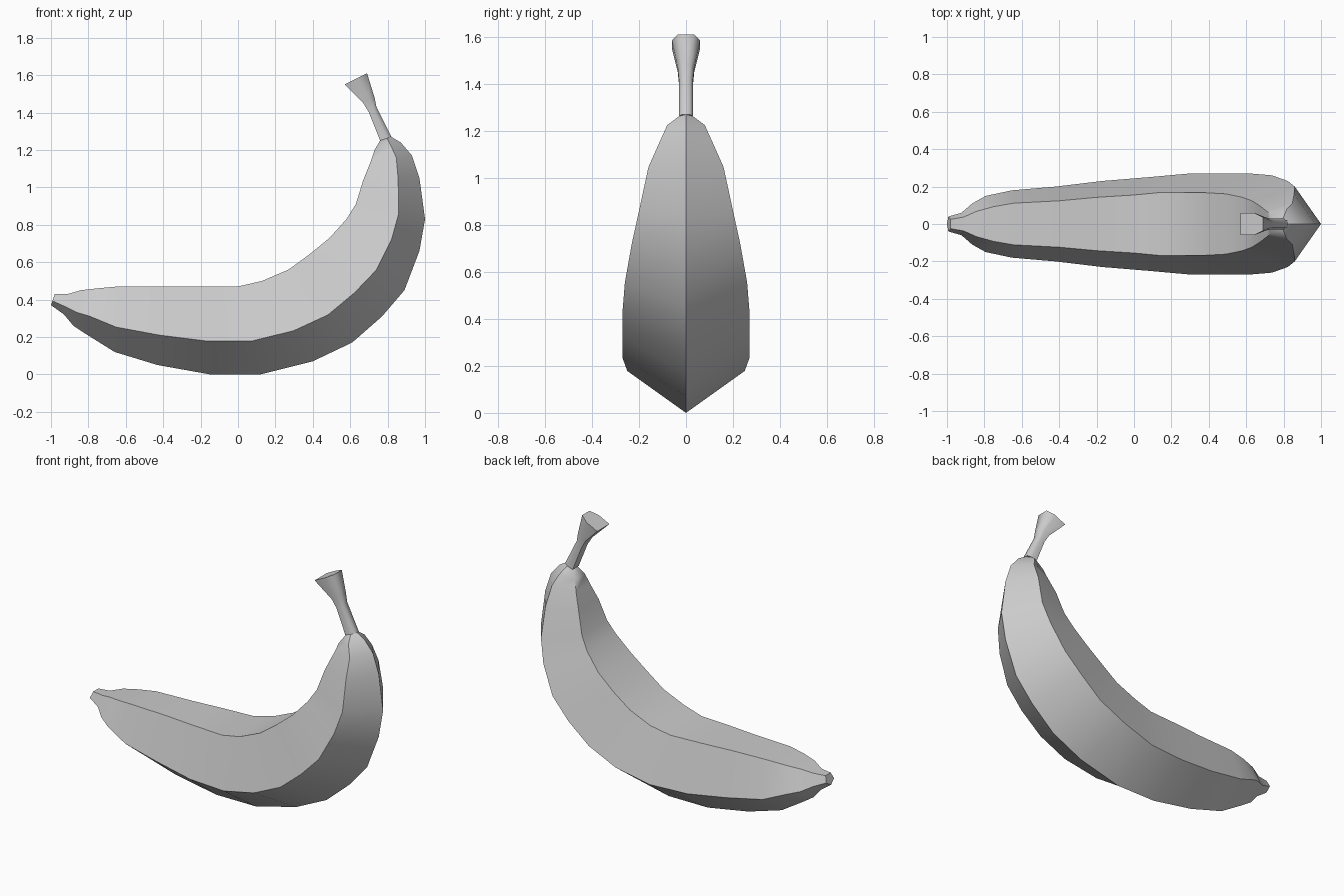
import bpy
import bmesh
from math import radians
from mathutils import Vector

cube = bpy.data.objects.get("Cube")
if cube:
    bpy.data.objects.remove(cube)

# One plain grey for the whole fruit
grey = bpy.data.materials.new("plain grey")
grey.use_nodes = True
colour = (0.6, 0.6, 0.6, 1)
grey.diffuse_color = colour
grey.node_tree.nodes["Principled BSDF"].inputs["Base Color"].default_value = colour

# Stations in hundredths: outer curve x z, inner curve x z, half width
BODY = [
    (-100, 37, -98, 43, 4),
    (-93, 32, -91, 43, 6),
    (-88, 26, -84, 45, 11),
    (-82, 22, -75, 46, 15),
    (-66, 12, -64, 47, 18),
    (-43, 5, -40, 47, 20),
    (-15, 0, -20, 47, 23),
    (12, 0, 0, 47, 25),
    (40, 7, 13, 50, 27),
    (61, 17, 27, 56, 27),
    (77, 31, 38, 64, 27),
    (89, 45, 49, 73, 26),
    (97, 66, 58, 83, 23),
    (100, 83, 63, 91, 20),
    (97, 105, 67, 104, 16),
    (93, 117, 71, 114, 11),
    (87, 124, 73, 120, 8),
    (82, 127, 76, 125, 3),
]
STEM = [
    (82, 127, 76, 125, 3),
    (74, 143, 70, 140, 3),
    (73, 148, 67, 145, 3.5),
    (69, 161, 57, 155, 6),
]

# Cross-sections: (share of the way from outer to inner curve, share of half width)
PENTAGON = [(0, 0), (0.38, 1), (1, 0.62), (1, -0.62), (0.38, -1)]
HEXAGON = [(0, 0.6), (0.4, 1), (1, 1), (1, -1), (0.4, -1), (0, -0.6)]


def section_ring(bm, station, section):
    """Place one cross-section between the outer and inner curves."""
    ox, oz, ix, iz, width = (value / 100 for value in station)
    outer = Vector((ox, 0, oz))
    inner = Vector((ix, 0, iz))
    ring = []
    for share, side in section:
        point = outer.lerp(inner, share)
        point.y = width * side
        ring.append(bm.verts.new(point))
    return ring


def loft(name, stations, section, angle):
    """Skin the cross-sections into a closed tapering tube."""
    bm = bmesh.new()
    rings = [section_ring(bm, station, section) for station in stations]
    for ring, following in zip(rings, rings[1:]):
        for i in range(len(ring)):
            j = (i + 1) % len(ring)
            bm.faces.new((ring[i], ring[j], following[j], following[i]))
    bm.faces.new(rings[0])
    bm.faces.new(rings[-1])
    bmesh.ops.recalc_face_normals(bm, faces=bm.faces)
    mesh = bpy.data.meshes.new(name)
    bm.to_mesh(mesh)
    bm.free()
    mesh.materials.append(grey)
    part = bpy.data.objects.new(name, mesh)
    bpy.context.collection.objects.link(part)
    # Smooth along the length, keep the long ridges crisp
    bpy.ops.object.select_all(action="DESELECT")
    part.select_set(True)
    bpy.context.view_layer.objects.active = part
    bpy.ops.object.shade_smooth_by_angle(angle=radians(angle))
    return part


# Curved body with five ridges, then the stem that flares at its cut end
loft("fruit_body", BODY, PENTAGON, 48)
loft("fruit_stem", STEM, HEXAGON, 65)
